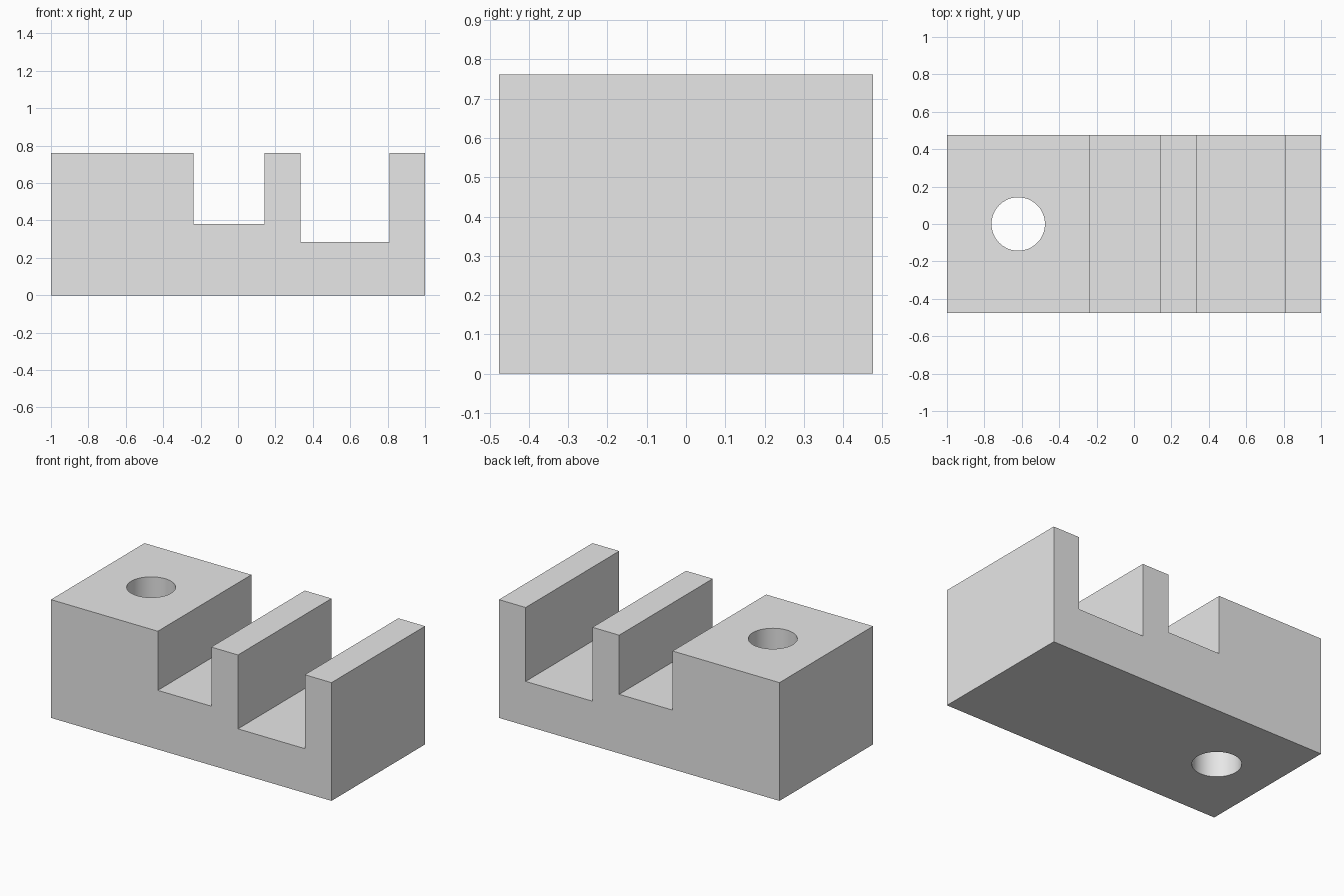
import bpy, bmesh, math

cube = bpy.data.objects.get("Cube")
if cube:
    bpy.data.objects.remove(cube, do_unlink=True)

U = 2 / 21                      # design unit
LENGTH, DEPTH, HEIGHT = 21, 10, 8
HOLE_X, HOLE_RADIUS = 4, 1.5

grey = bpy.data.materials.new("light_grey")
grey.use_nodes = True
colour = (0.8, 0.8, 0.8, 1)
grey.diffuse_color = colour
grey.node_tree.nodes["Principled BSDF"].inputs["Base Color"].default_value = colour

# Slotted block: side profile with two channels, extruded front to back
profile = [(0, 0), (LENGTH, 0), (LENGTH, HEIGHT), (19, HEIGHT), (19, 3), (14, 3),
           (14, HEIGHT), (12, HEIGHT), (12, 4), (8, 4), (8, HEIGHT), (0, HEIGHT)]
bm = bmesh.new()
front = bm.faces.new([bm.verts.new(((x - LENGTH / 2) * U, -DEPTH / 2 * U, z * U))
                      for x, z in profile])
extruded = bmesh.ops.extrude_face_region(bm, geom=[front])["geom"]
bmesh.ops.translate(bm, vec=(0, DEPTH * U, 0),
                    verts=[v for v in extruded if isinstance(v, bmesh.types.BMVert)])
bmesh.ops.recalc_face_normals(bm, faces=bm.faces)
mesh = bpy.data.meshes.new("slotted_block")
bm.to_mesh(mesh)
bm.free()
mesh.materials.append(grey)
block = bpy.data.objects.new("slotted_block", mesh)
bpy.context.collection.objects.link(block)

# Round vertical through hole
bpy.ops.mesh.primitive_cylinder_add(
    vertices=64, radius=HOLE_RADIUS * U, depth=HEIGHT * U * 1.5,
    location=((HOLE_X - LENGTH / 2) * U, 0, HEIGHT / 2 * U))
cutter = bpy.context.object
cutter.name = "hole_cutter"
cutter.hide_render = True
cutter.data.materials.append(grey)

bpy.ops.object.select_all(action="DESELECT")
block.select_set(True)
bpy.context.view_layer.objects.active = block
hole = block.modifiers.new("hole", "BOOLEAN")
hole.operation = "DIFFERENCE"
hole.solver = "EXACT"
hole.object = cutter
bpy.ops.object.modifier_apply(modifier=hole.name)
bpy.data.objects.remove(cutter, do_unlink=True)

# Smooth hole wall, crisp edges elsewhere
bpy.ops.object.shade_smooth_by_angle(angle=math.radians(30))
